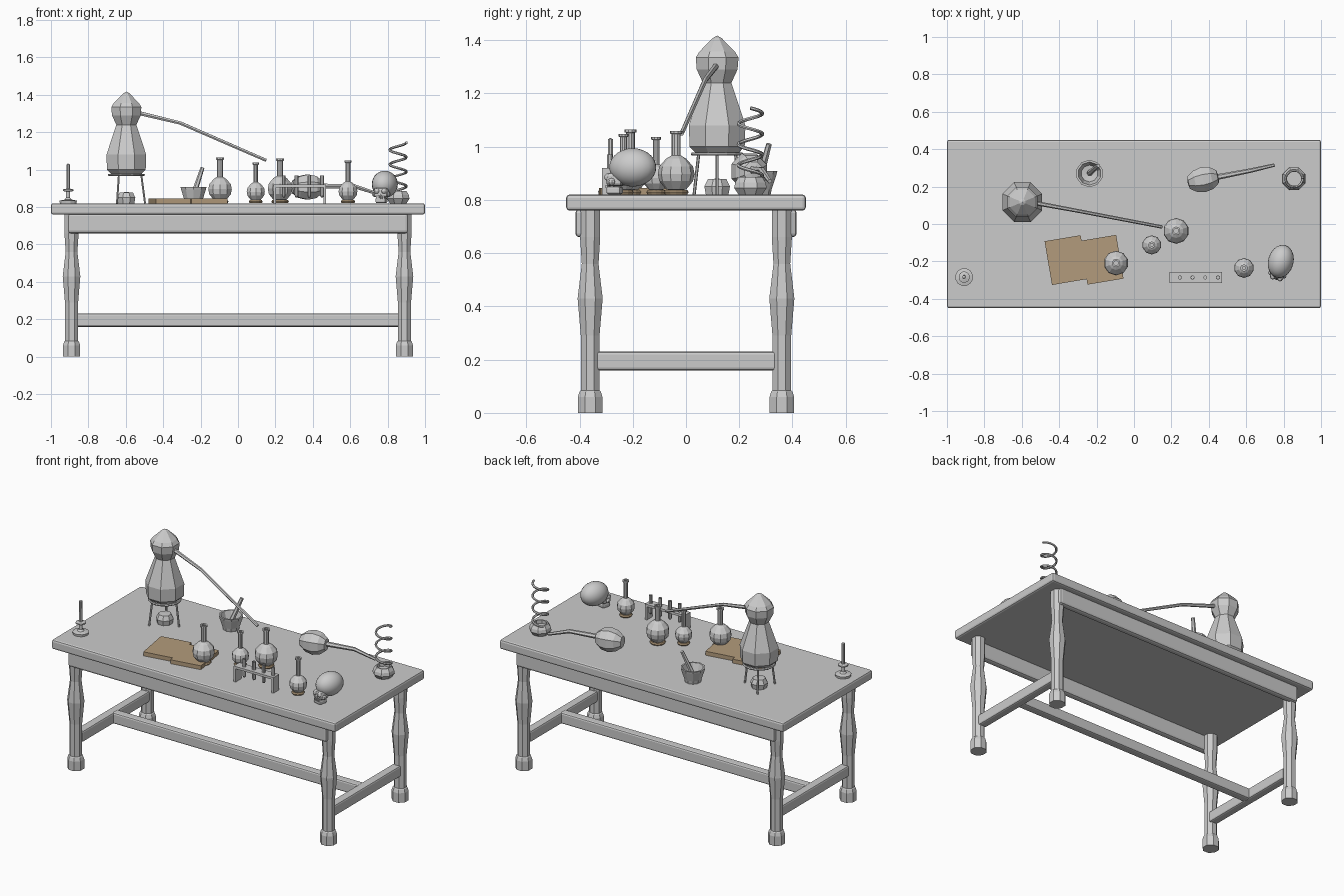
import bpy, bmesh, math
from mathutils import Vector, Matrix

if "Cube" in bpy.data.objects:
    bpy.data.objects.remove(bpy.data.objects["Cube"])

brown = bpy.data.materials.new("brown")
brown.diffuse_color = (0.45, 0.33, 0.2, 1)
brown.use_nodes = True
brown.node_tree.nodes["Principled BSDF"].inputs["Base Color"].default_value = brown.diffuse_color
TOP = 0.82


def add(name, bm, loc=(0, 0, 0), rot=(0, 0, 0), mat=None):
    bmesh.ops.recalc_face_normals(bm, faces=bm.faces)
    me = bpy.data.meshes.new(name)
    bm.to_mesh(me)
    bm.free()
    ob = bpy.data.objects.new(name, me)
    ob.location, ob.rotation_euler = loc, rot
    bpy.context.collection.objects.link(ob)
    if mat:
        me.materials.append(mat)
    return ob


def box(name, size, loc, bevel=0.0, rot=(0, 0, 0), mat=None):
    bm = bmesh.new()
    bmesh.ops.create_cube(bm, size=1)
    bmesh.ops.scale(bm, vec=size, verts=bm.verts)
    if bevel:
        bmesh.ops.bevel(bm, geom=bm.edges[:], offset=bevel, segments=2,
                        profile=0.5, affect='EDGES')
    return add(name, bm, loc, rot, mat)


def lathe(name, profile, n, loc, rot=(0, 0, 0), mat=None):
    """Revolve (radius, height) points about z; the ends close if radius is 0."""
    bm = bmesh.new()
    rings = []
    for r, z in profile:
        if r == 0:
            rings.append([bm.verts.new((0, 0, z))] * n)
        else:
            rings.append([bm.verts.new((r * math.cos(a), r * math.sin(a), z))
                          for a in ((i + 0.5) * math.tau / n for i in range(n))])
    for a, b in zip(rings, rings[1:]):
        for i in range(n):
            j = (i + 1) % n
            bm.faces.new(list(dict.fromkeys((a[i], a[j], b[j], b[i]))))
    return add(name, bm, loc, rot, mat)


def tube(name, pts, radius, radii=None, cyclic=False, res=1, mat=None):
    cu = bpy.data.curves.new(name, 'CURVE')
    cu.dimensions = '3D'
    cu.bevel_depth, cu.bevel_resolution, cu.use_fill_caps = radius, res, True
    sp = cu.splines.new('POLY')
    sp.points.add(len(pts) - 1)
    for i, p in enumerate(pts):
        sp.points[i].co = (*p, 1)
        sp.points[i].radius = radii[i] if radii else 1
    sp.use_cyclic_u = cyclic
    tmp = bpy.data.objects.new(name + "_curve", cu)
    bpy.context.collection.objects.link(tmp)
    bpy.context.view_layer.update()
    me = bpy.data.meshes.new_from_object(tmp.evaluated_get(bpy.context.evaluated_depsgraph_get()))
    bpy.data.objects.remove(tmp)
    me.polygons.foreach_set("use_smooth", [False] * len(me.polygons))
    ob = bpy.data.objects.new(name, me)
    bpy.context.collection.objects.link(ob)
    if mat:
        me.materials.clear()
        me.materials.append(mat)
    return ob


def ring(name, r, loc, thick, n=16, mat=None):
    x, y, z = loc
    pts = [(x + r * math.cos(i * math.tau / n), y + r * math.sin(i * math.tau / n), z)
           for i in range(n)]
    return tube(name, pts, thick, cyclic=True, mat=mat)


def ball(name, radius, loc, scale=(1, 1, 1), rot=(0, 0, 0), seg=16, rings=10):
    bm = bmesh.new()
    bmesh.ops.create_uvsphere(bm, u_segments=seg, v_segments=rings, radius=radius)
    bmesh.ops.scale(bm, vec=scale, verts=bm.verts)
    return add(name, bm, loc, rot)


# Table: top, aprons, turned legs and H stretcher
box("table_top", (2, 0.9, 0.06), (0, 0, 0.79), 0.012)
leg = [(0, 0), (0.05, 0), (0.05, 0.06), (0.043, 0.08), (0.038, 0.085), (0.038, 0.29),
       (0.051, 0.43), (0.034, 0.56), (0.041, 0.66), (0.041, 0.77), (0, 0.77)]
for sy in (-1, 1):
    box("long_apron", (1.82, 0.045, 0.105), (0, sy * 0.393, 0.7125), 0.014)
    for sx in (-1, 1):
        lathe("table_leg", leg, 8, (sx * 0.89, sy * 0.36, 0))
for sx in (-1, 1):
    box("side_stretcher", (0.055, 0.68, 0.07), (sx * 0.885, 0, 0.195), 0.01)
box("long_stretcher", (1.74, 0.055, 0.07), (0, 0, 0.195), 0.01)

# Still on a tripod, with spout and burner
sx, sy = -0.597, 0.117
lathe("still_body", [(0, 0.975), (0.088, 0.977), (0.112, 1.0), (0.115, 1.08), (0.058, 1.24),
                     (0.083, 1.29), (0.087, 1.335), (0.072, 1.357), (0.018, 1.408), (0, 1.417)],
      8, (sx, sy, 0))
tube("still_spout", [(sx + 0.07, sy - 0.005, 1.302), (-0.31, 0.072, 1.25), (0.15, -0.016, 1.05)],
     0.01, [1.2, 1.0, 0.9])
ring("tripod_ring", 0.092, (sx, sy, 0.972), 0.007)
for k in range(3):
    c, s = math.cos(k * math.tau / 3), math.sin(k * math.tau / 3)
    tube("tripod_leg", [(sx + 0.08 * c, sy + 0.08 * s, 0.972),
                        (sx + 0.1 * c, sy + 0.1 * s, TOP)], 0.006)
lathe("burner", [(0, 0), (0.046, 0), (0.052, 0.03), (0.038, 0.058), (0, 0.06)], 8, (sx, sy, TOP))

# Candle in a dish
lathe("candlestick", [(0, 0), (0.046, 0), (0.048, 0.014), (0.02, 0.02), (0.011, 0.03),
                      (0.011, 0.062), (0.03, 0.066), (0.03, 0.074), (0.013, 0.078), (0, 0.078)],
      12, (-0.908, -0.284, TOP))
lathe("candle", [(0, 0), (0.011, 0), (0.01, 0.135), (0, 0.14)], 8, (-0.908, -0.284, 0.893))

# Mortar and pestle
lathe("mortar", [(0, 0), (0.048, 0), (0.052, 0.02), (0.07, 0.075), (0.073, 0.088),
                 (0.062, 0.088), (0.045, 0.035), (0, 0.03)], 10, (-0.238, 0.27, TOP))
tube("pestle", [(-0.238, 0.272, 0.865), (-0.19, 0.312, 1.01)], 0.012, [1.3, 0.9])

# Open book: two turned halves
for x, y in ((-0.362, -0.193), (-0.172, -0.191)):
    box("book_half", (0.195, 0.237, 0.025), (x, y, TOP + 0.0125),
        rot=(0, 0, math.radians(9.5)), mat=brown)

# Round flasks on cork rings
for x, y, r, top in ((-0.096, -0.209, 0.066, 1.064), (0.095, -0.112, 0.051, 1.037),
                     (0.225, -0.037, 0.069, 1.059), (0.588, -0.235, 0.053, 1.048)):
    nr = 0.25 * r
    mid = 0.836 + 0.9 * r
    lathe("flask", [(0, mid - 0.95 * r), (0.55 * r, mid - 0.85 * r), (0.92 * r, mid - 0.4 * r),
                    (r, mid), (0.92 * r, mid + 0.4 * r), (0.55 * r, mid + 0.82 * r),
                    (nr, mid + r), (nr, top - 0.012), (nr + 0.006, top - 0.01),
                    (nr + 0.006, top), (nr - 0.004, top), (nr - 0.004, top - 0.03),
                    (0, top - 0.03)], 10, (x, y, 0))
    ring("cork_ring", 0.55 * r, (x, y, TOP + 0.009), 0.009, 12, brown)

# Test tube rack
box("rack_top", (0.28, 0.058, 0.015), (0.33, -0.286, 0.912))
for x in (0.197, 0.463):
    box("rack_end", (0.014, 0.058, 0.09), (x, -0.286, TOP + 0.045))
for k in range(4):
    lathe("test_tube", [(0, 0.85), (0.007, 0.853), (0.011, 0.862), (0.011, 0.97), (0.008, 0.97),
                        (0.008, 0.94), (0, 0.94)], 8, (0.245 + 0.068 * k, -0.286, 0))

# Retort: faceted bulb lying down with a bent neck
turn = math.radians(12)
lathe("retort_bulb", [(0, -0.085), (0.036, -0.08), (0.062, -0.045), (0.073, 0), (0.064, 0.045),
                      (0.038, 0.078), (0, 0.085)], 8, (0.37, 0.237, 0.907),
      (0, math.pi / 2, turn))
tube("retort_neck", [(0.43, 0.248, 0.912), (0.62, 0.285, 0.912), (0.75, 0.315, 0.87)],
     0.012, [1.3, 1, 0.75])

# Receiver pot with a spiral coil
px, py = 0.856, 0.242
lathe("coil_pot", [(0, 0), (0.048, 0), (0.066, 0.025), (0.062, 0.045), (0.048, 0.066),
                   (0.04, 0.066), (0.04, 0.045), (0, 0.045)], 8, (px, py, TOP))
steps, turns = 70, 3.5
coil = []
for i in range(steps + 1):
    a = (1 - i / steps) * turns * math.tau
    coil.append((px + 0.045 * math.cos(a), py + 0.045 * math.sin(a), 0.872 + 0.273 * i / steps))
tube("coil", coil, 0.007)

# Skull: cranium, face, eye sockets, nose and jaw, turned slightly
yaw = math.radians(-15)
base = Vector((0.785, -0.2, 0))
spin = Matrix.Rotation(yaw, 3, 'Z')


def at(x, y, z):
    return base + spin @ Vector((x, y, z))


cranium = ball("cranium", 1, at(0, 0, 0.922), (0.068, 0.09, 0.072), (0, 0, yaw), 20, 14)
cranium.data.polygons.foreach_set("use_smooth", [True] * len(cranium.data.polygons))
box("skull_face", (0.075, 0.06, 0.05), at(0, -0.065, 0.877), 0.012, (0, 0, yaw))
box("skull_jaw", (0.056, 0.055, 0.03), at(0, -0.07, 0.836), 0.009, (0, 0, yaw))
for s in (-1, 1):
    ball("eye_socket", 0.015, at(s * 0.02, -0.09, 0.885), seg=10, rings=6)
    ball("cheekbone", 0.014, at(s * 0.036, -0.072, 0.868), seg=8, rings=6)
lathe("nose", [(0, 0), (0.009, 0), (0, 0.02)], 4, at(0, -0.095, 0.86), (0, 0, yaw))
for k in range(5):
    box("tooth", (0.007, 0.008, 0.012), at((k - 2) * 0.009, -0.096, 0.85), rot=(0, 0, yaw))
